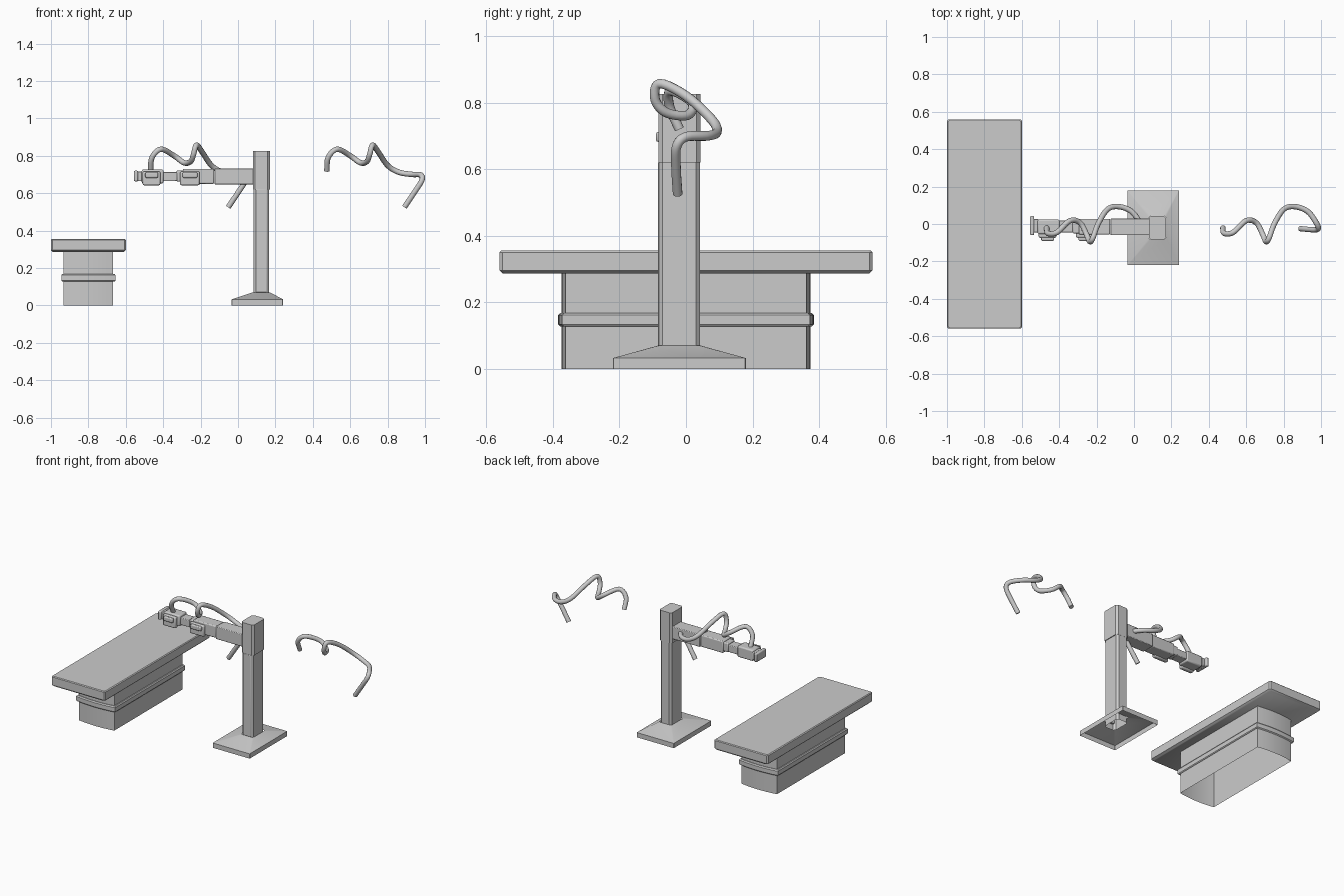
import bpy, bmesh, math
from mathutils import Vector

if "Cube" in bpy.data.objects:
    bpy.data.objects.remove(bpy.data.objects["Cube"])


def finish(name, bm, bevel=0.0, segments=2):
    bmesh.ops.recalc_face_normals(bm, faces=bm.faces)
    mesh = bpy.data.meshes.new(name)
    bm.to_mesh(mesh)
    bm.free()
    ob = bpy.data.objects.new(name, mesh)
    bpy.context.collection.objects.link(ob)
    if bevel:
        m = ob.modifiers.new("bevel", 'BEVEL')
        m.width, m.segments, m.limit_method = bevel, segments, 'ANGLE'
    bpy.ops.object.select_all(action='DESELECT')
    ob.select_set(True)
    bpy.context.view_layer.objects.active = ob
    bpy.ops.object.shade_smooth_by_angle(angle=math.radians(35))
    return ob


def loft(name, rings, bottom=True, top=True, bevel=0.0):
    bm = bmesh.new()
    loops = [[bm.verts.new(p) for p in ring] for ring in rings]
    for a, b in zip(loops, loops[1:]):
        for i in range(len(a)):
            j = (i + 1) % len(a)
            bm.faces.new((a[i], a[j], b[j], b[i]))
    if bottom:
        bm.faces.new(loops[0][::-1])
    if top:
        bm.faces.new(loops[-1])
    return finish(name, bm, bevel)


def box(name, x, y, z, bevel=0.004):
    rings = [[(x[0], y[0], h), (x[1], y[0], h), (x[1], y[1], h), (x[0], y[1], h)] for h in z]
    return loft(name, rings, bevel=bevel)


def chamfered(cx, cy, hx, hy, c, z):
    """Rectangle with cut corners."""
    pts = [(hx, hy - c), (hx - c, hy), (c - hx, hy), (-hx, hy - c),
           (-hx, c - hy), (c - hx, -hy), (hx - c, -hy), (hx, c - hy)]
    return [(cx + a, cy + b, z) for a, b in pts]


def bowed(hx, hy, bow, z, cx=-0.8, n=8):
    """Rectangle whose short ends bulge slightly."""
    half = [(hx - 2 * hx * i / n, hy - bow * (2 * i / n - 1) ** 2) for i in range(n + 1)]
    return [(cx + a, b, z) for a, b in half] + [(cx - a, -b, z) for a, b in half]


# Table: top slab with a slim under-chamfer, hollow pedestal and band
loft("table_top", [chamfered(-0.8, 0, 0.19, 0.55, 0.01, 0.286),
                   chamfered(-0.8, 0, 0.2, 0.56, 0.008, 0.296),
                   chamfered(-0.8, 0, 0.2, 0.56, 0.008, 0.35),
                   chamfered(-0.8, 0, 0.195, 0.555, 0.008, 0.355)])
loft("table_pedestal", [bowed(0.132, 0.374, 0.012, z) for z in (0, 0.288)], False, False)
loft("pedestal_band", [bowed(0.14, 0.378, 0.012, 0.127), bowed(0.145, 0.384, 0.012, 0.133),
                       bowed(0.145, 0.384, 0.012, 0.161), bowed(0.14, 0.378, 0.012, 0.168),
                       bowed(0.132, 0.374, 0.012, 0.168), bowed(0.132, 0.374, 0.012, 0.127)],
     False, False)

# Stand: hollow foot, column and column head
CY = -0.02
loft("stand_foot", [chamfered(0.103, CY, 0.138, 0.2, 0.002, 0),
                    chamfered(0.103, CY, 0.138, 0.2, 0.002, 0.032),
                    chamfered(0.125, CY, 0.045, 0.063, 0.008, 0.07)], False, False)
loft("column", [chamfered(0.125, CY, 0.041, 0.062, 0.012, z) for z in (0.03, 0.63)], False)
loft("column_head", [chamfered(0.125, CY, 0.046, 0.063, 0.012, z) for z in (0.62, 0.825)])
box("column_front_panel", (0.095, 0.155), (-0.084, -0.07), (0.07, 0.62), 0.002)

# Arm: beam, joint housing, neck, head and end plate
box("arm_beam", (-0.125, 0.085), (-0.06, 0.03), (0.647, 0.731))
box("arm_housing", (-0.295, -0.127), (-0.056, 0.028), (0.65, 0.73), 0.006)
box("housing_nose", (-0.328, -0.29), (-0.05, 0.022), (0.662, 0.722), 0.006)
box("arm_neck", (-0.405, -0.325), (-0.046, 0.018), (0.664, 0.712))
box("arm_head", (-0.515, -0.398), (-0.054, 0.024), (0.652, 0.726), 0.008)
box("head_tip", (-0.54, -0.51), (-0.046, 0.026), (0.664, 0.716))
box("end_plate", (-0.556, -0.534), (-0.06, 0.042), (0.663, 0.72), 0.006)

# Side control pods with raised pads
for label, x0, x1 in (("housing", -0.31, -0.205), ("head", -0.51, -0.415)):
    box(label + "_pod", (x0, x1), (-0.074, -0.045), (0.642, 0.716), 0.008)
    box(label + "_pad", (x0 + 0.014, x1 - 0.012), (-0.09, -0.07), (0.682, 0.712), 0.006)

# Cables: the same twisting tube twice
PATH = [(0.475, -0.02, 0.72), (0.482, -0.05, 0.79), (0.53, -0.045, 0.835), (0.6, 0.018, 0.8),
        (0.655, 0.005, 0.762), (0.69, -0.06, 0.77), (0.705, -0.093, 0.81), (0.72, -0.08, 0.857),
        (0.75, 0.0, 0.82), (0.8, 0.078, 0.748), (0.86, 0.093, 0.712), (0.93, 0.066, 0.7),
        (0.978, 0.0, 0.697), (0.983, -0.028, 0.668), (0.945, -0.03, 0.607), (0.89, -0.025, 0.525)]


def cable(name, dx, radius=0.0145, sides=12, steps=5):
    pts = [Vector(p) + Vector((dx, 0, 0)) for p in PATH]
    pts = [2 * pts[0] - pts[1]] + pts + [2 * pts[-1] - pts[-2]]
    line = []
    for a, b, c, d in zip(pts, pts[1:], pts[2:], pts[3:]):
        for k in range(steps):
            t = k / steps
            line.append(0.5 * (2 * b + (c - a) * t + (2 * a - 5 * b + 4 * c - d) * t * t
                               + (3 * b - a - 3 * c + d) * t ** 3))
    line.append(pts[-2])
    rings, u = [], Vector((0, 1, 0))
    for i, p in enumerate(line):
        t = (line[min(i + 1, len(line) - 1)] - line[max(i - 1, 0)]).normalized()
        u = (u - t * u.dot(t)).normalized()
        v = t.cross(u)
        rings.append([p + radius * (math.cos(w) * u + math.sin(w) * v)
                      for w in (2 * math.pi * s / sides for s in range(sides))])
    loft(name, rings)


cable("arm_cable", -0.942)
cable("loose_cable", 0)
